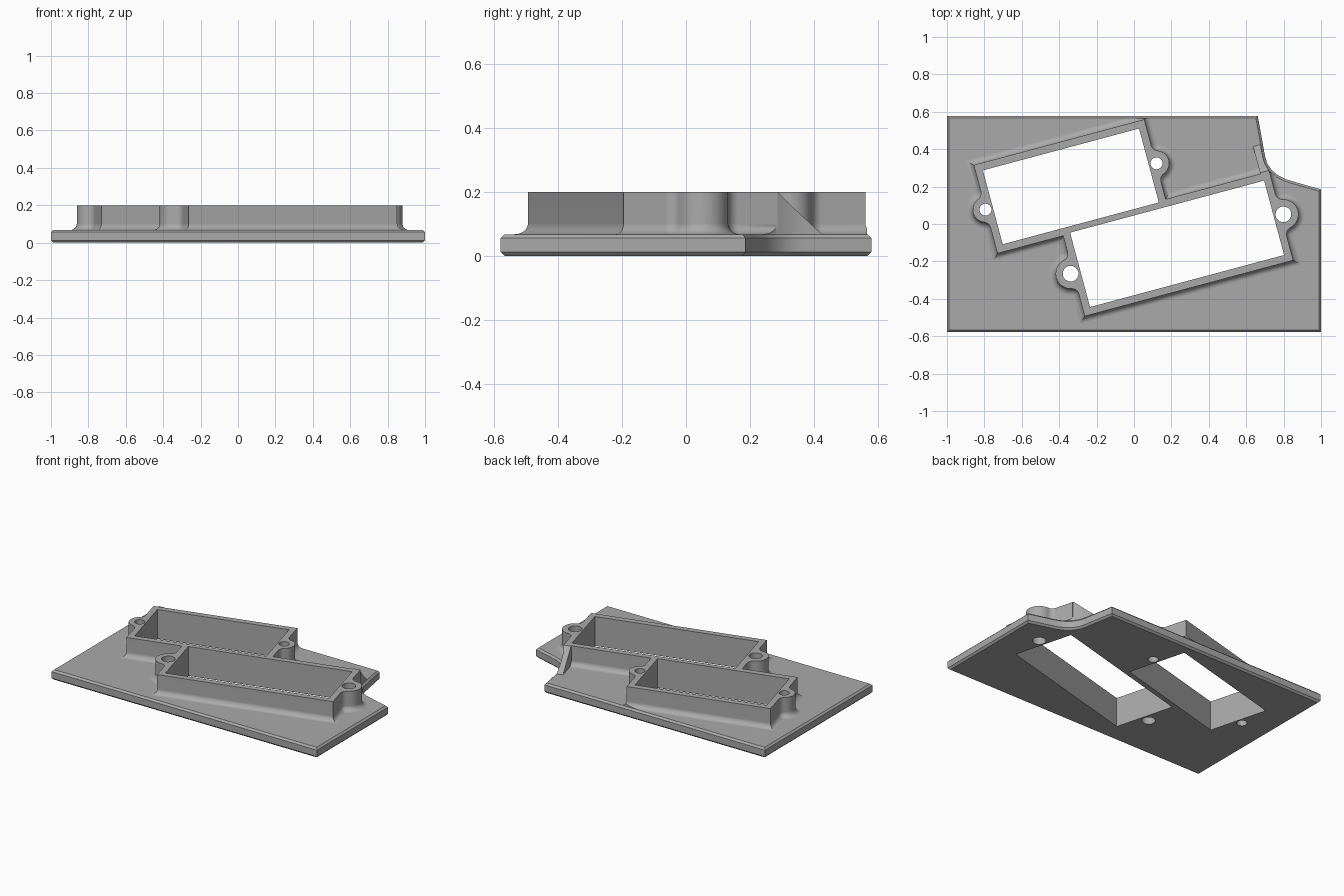
import bpy, bmesh, math
from mathutils import Vector, Matrix

if "Cube" in bpy.data.objects:
    bpy.data.objects.remove(bpy.data.objects["Cube"])

TILT = Matrix.Rotation(math.radians(15), 4, 'Z')
TOP, PLATE_TOP, FLARE, WALL = 0.2, 0.068, 0.034, 0.04

grey = bpy.data.materials.new("grey")
grey.diffuse_color = (0.4, 0.4, 0.4, 1)
grey.use_nodes = True
grey.node_tree.nodes["Principled BSDF"].inputs["Base Color"].default_value = grey.diffuse_color


def offset(pts, d):
    """Move a counter-clockwise outline outwards by d with mitred corners."""
    out = []
    for i, p in enumerate(pts):
        a, b = p - pts[i - 1], pts[(i + 1) % len(pts)] - p
        n1 = Vector((a.y, -a.x)).normalized()
        n2 = Vector((b.y, -b.x)).normalized()
        out.append(p + (n1 + n2) * d / (1 + n1.dot(n2)))
    return out


def loft(name, pts, levels, matrix=Matrix()):
    """Closed solid from one outline and (offset, z) levels, bottom to top."""
    bm = bmesh.new()
    rings = [[bm.verts.new((p.x, p.y, z)) for p in offset(pts, d)] for d, z in levels]
    for lo, hi in zip(rings, rings[1:]):
        for i in range(len(lo)):
            j = (i + 1) % len(lo)
            bm.faces.new((lo[i], lo[j], hi[j], hi[i]))
    bm.faces.new(rings[0][::-1])
    bm.faces.new(rings[-1])
    bm.transform(matrix)
    mesh = bpy.data.meshes.new(name)
    bm.to_mesh(mesh)
    bm.free()
    mesh.materials.append(grey)
    ob = bpy.data.objects.new(name, mesh)
    bpy.context.collection.objects.link(ob)
    return ob


def boolean(target, tool, operation):
    mod = target.modifiers.new("cut", 'BOOLEAN')
    mod.operation, mod.solver, mod.object = operation, 'EXACT', tool
    bpy.context.view_layer.objects.active = target
    bpy.ops.object.modifier_apply(modifier=mod.name)
    bpy.data.objects.remove(tool)


def arc(cx, cy, r, a0, a1, n):
    return [Vector((cx + r * math.cos(a0 + (a1 - a0) * i / n),
                    cy + r * math.sin(a0 + (a1 - a0) * i / n))) for i in range(n + 1)]


def boss(wall_u, cu, cv, r, side, f=0.04):
    """Rounded ear on an end wall, blended into it by concave arcs."""
    du = side * (wall_u - cu) + f
    dv = math.sqrt((r + f) ** 2 - du ** 2)
    t = math.atan2(dv, du)
    low = arc(du, -dv, f, math.pi, math.pi - t, 6)
    mid = arc(0, 0, r, -t, t, 20)[1:-1]
    high = arc(du, dv, f, math.pi + t, math.pi, 6)
    return [Vector((cu, cv)) + side * p for p in low + mid + high]


def box(u0, u1, v0, v1):
    return [Vector(p) for p in ((u0, v0), (u1, v0), (u1, v1), (u0, v1))]


# base plate with a notched corner and chamfered edges
notch = [Vector(p) for p in ((1, 0.185), (0.87, 0.222), (0.81, 0.24), (0.77, 0.26),
                             (0.735, 0.29), (0.712, 0.325), (0.70, 0.365), (0.662, 0.578))]
outline = [Vector((-1, 0.578)), Vector((-1, -0.578)), Vector((1, -0.578))] + notch
plate = loft("mounting_plate", outline,
             [(-0.012, 0), (0, 0.012), (0, PLATE_TOP - 0.012), (-0.012, PLATE_TOP)])

# two window openings in the tilted frame: u0, u1, v0, v1
window_a = (-0.706, 0.158, 0.077, 0.486)
window_b = (-0.342, 0.732, -0.368, 0.044)
# screw ears: wall u, centre u, centre v, ear radius, side, hole radius
ears = {
    "b_right": (0.772, 0.785, -0.157, 0.08, 1, 0.042),
    "a_right": (0.198, 0.200, 0.282, 0.068, 1, 0.032),
    "a_left": (-0.746, -0.747, 0.280, 0.068, -1, 0.032),
    "b_left": (-0.382, -0.396, -0.169, 0.08, -1, 0.042),
}
ear = {k: boss(*e[:5]) for k, e in ears.items()}

# raised collar around both windows, flared at its foot
collar_line = ([Vector((-0.382, -0.408)), Vector((0.772, -0.408))] + ear["b_right"]
               + [Vector((0.772, 0.084)), Vector((0.198, 0.084))] + ear["a_right"]
               + [Vector((0.198, 0.526)), Vector((-0.746, 0.526))] + ear["a_left"]
               + [Vector((-0.746, 0.037)), Vector((-0.382, 0.037))] + ear["b_left"])
flare = [(FLARE * (1 - math.sin(a)), PLATE_TOP + FLARE * (1 - math.cos(a)))
         for a in [math.radians(15 * i) for i in range(7)]]
collar = loft("collar", collar_line, [(FLARE, 0.03)] + flare + [(0, TOP)], TILT)

# sloping gusset behind the collar corner
side_profile = [Vector(p) for p in ((0.03, 0.03), (0.26, 0.03), (0.235, PLATE_TOP), (0.09, TOP), (0.03, TOP))]
stand = TILT @ Matrix(((0, 0, 1, 0), (1, 0, 0, 0), (0, 1, 0, 0), (0, 0, 0, 1)))
gusset = loft("gusset", side_profile, [(0, 0.722), (0, 0.771)], stand)
boolean(collar, gusset, 'UNION')

# trim the collar to the plate edge, then fuse the two
trim = loft("trim", outline, [(-0.013, -0.1), (-0.013, 0.5)])
boolean(collar, trim, 'INTERSECT')
boolean(plate, collar, 'UNION')

# window and screw openings
for w in (window_a, window_b):
    boolean(plate, loft("window_cutter", box(*w), [(0, -0.1), (0, 0.5)], TILT), 'DIFFERENCE')
for _, cu, cv, _, _, r in ears.values():
    ring = arc(cu, cv, r, 0, 2 * math.pi, 32)[:-1]
    boolean(plate, loft("screw_cutter", ring, [(0, -0.1), (0, 0.5)], TILT), 'DIFFERENCE')

# smooth curves, crisp edges
bpy.ops.object.select_all(action='DESELECT')
plate.select_set(True)
bpy.context.view_layer.objects.active = plate
bpy.ops.object.shade_smooth_by_angle(angle=math.radians(30))
wn = plate.modifiers.new("weighted_normals", 'WEIGHTED_NORMAL')
wn.keep_sharp = True
